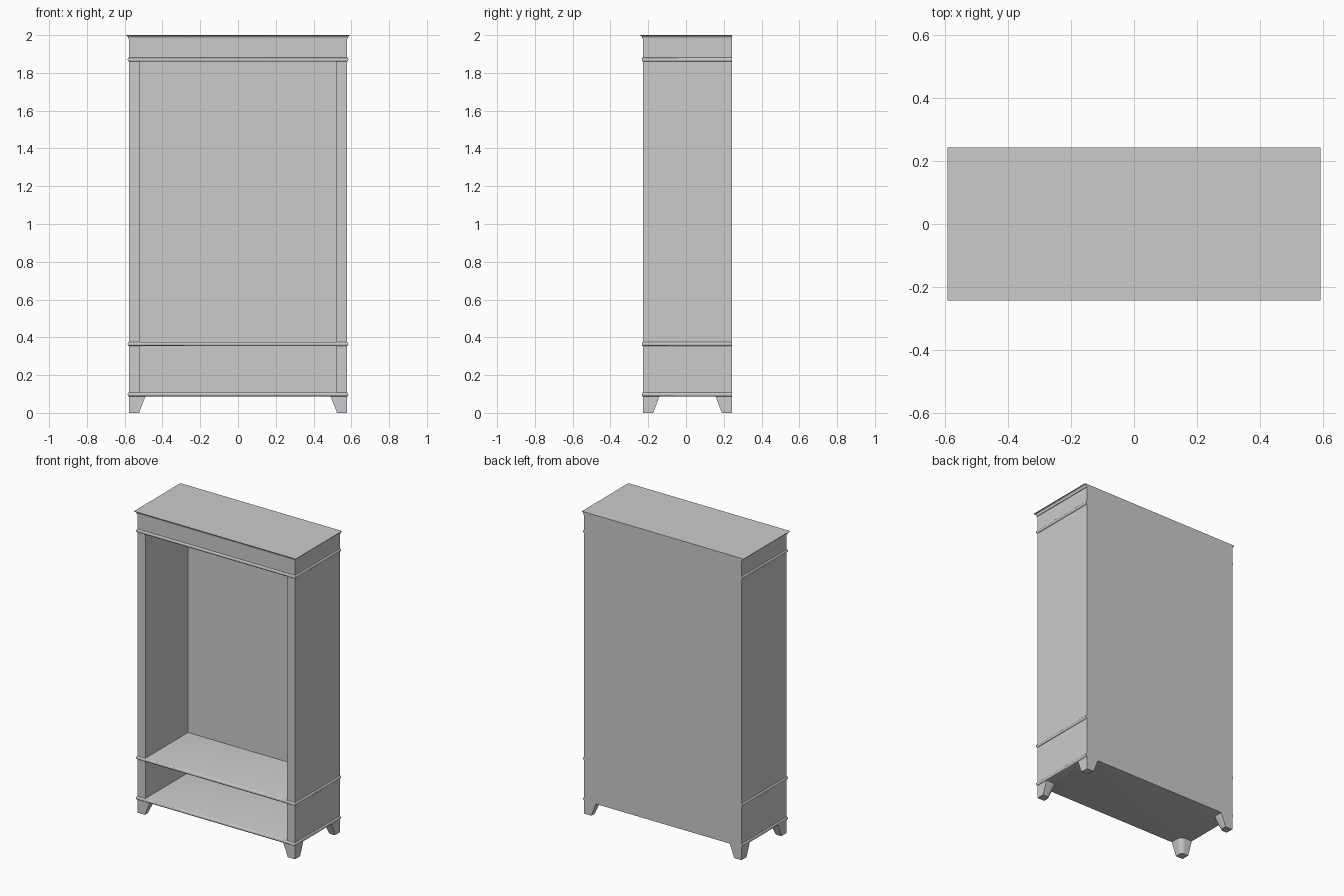
import bpy, bmesh, math

if "Cube" in bpy.data.objects:
    bpy.data.objects.remove(bpy.data.objects["Cube"])

HX = 0.577            # half width of the carcass
FRONT, BACK = -0.227, 0.243
INNER, BACK_IN = 0.52, 0.219
BASE, TOP = 0.087, 2.0


def finish(name, bm, smooth=False):
    bmesh.ops.recalc_face_normals(bm, faces=bm.faces)
    mesh = bpy.data.meshes.new(name)
    bm.to_mesh(mesh)
    bm.free()
    ob = bpy.data.objects.new(name, mesh)
    bpy.context.collection.objects.link(ob)
    if smooth:
        bpy.ops.object.select_all(action='DESELECT')
        ob.select_set(True)
        bpy.context.view_layer.objects.active = ob
        bpy.ops.object.shade_smooth_by_angle(angle=math.radians(40))
    return ob


def loft(name, rings, closed_caps=True, smooth=False):
    """Skin a list of matching closed rings and cap both ends."""
    bm = bmesh.new()
    rows = [[bm.verts.new(p) for p in ring] for ring in rings]
    n = len(rows[0])
    for a, b in zip(rows, rows[1:]):
        for i in range(n):
            j = (i + 1) % n
            bm.faces.new((a[i], a[j], b[j], b[i]))
    if closed_caps:
        bm.faces.new(rows[0])
        bm.faces.new(rows[-1])
    return finish(name, bm, smooth)


def box(name, x0, x1, y0, y1, z0, z1):
    ring = [(x0, y0), (x1, y0), (x1, y1), (x0, y1)]
    return loft(name, [[(x, y, z) for x, y in ring] for z in (z0, z1)])


def moulding(name, profile):
    """Slab whose front and side edges follow an (overhang, z) profile; back is flush."""
    rings = []
    for o, z in profile:
        x, y = HX + o, FRONT - o
        rings.append([(-x, BACK, z), (-x, y, z), (x, y, z), (x, BACK, z)])
    return loft(name, rings, smooth=True)


def bead(z0, z1, inset, out=0.007, steps=8):
    """Half-round edge profile between two heights."""
    mid, r = (z0 + z1) / 2, (z1 - z0) / 2
    return [(inset + (out - inset) * math.cos(a), mid + r * math.sin(a))
            for a in (math.pi * (i / steps - 0.5) for i in range(steps + 1))]


# Carcass: thick sides and a back panel
box("left_side", -HX, -INNER, FRONT, BACK, BASE, 1.985)
box("right_side", INNER, HX, FRONT, BACK, BASE, 1.985)
box("back_panel", -INNER, INNER, BACK_IN, BACK, BASE, 1.985)

# Frieze closing the top of the cabinet
box("frieze", -INNER, INNER, FRONT, BACK_IN, 1.87, 1.985)

# Floor, shelf and top rail boards with rounded edges
moulding("bottom_board", bead(BASE, 0.109, -0.001))
moulding("shelf_board", bead(0.354, 0.376, -0.001))
moulding("upper_board", bead(1.859, 1.881, -0.001))

# Flared cornice
cove = [(0.002, 1.979), (0.004, 1.979)]
cove += [(0.016 - 0.012 * math.cos(a), 1.981 + 0.016 * math.sin(a))
         for a in (math.pi / 2 * i / 6 for i in range(7))]
moulding("cornice", cove + [(0.016, TOP)])


# Tapered feet with a rounded inner corner
def foot_ring(sx, y_out, sy, size, radius, z):
    pts = [(0, 0), (size, 0)]
    c = size - radius
    pts += [(c + radius * math.cos(a), c + radius * math.sin(a))
            for a in (math.pi / 2 * i / 6 for i in range(7))]
    pts += [(0, size)]
    return [(sx * (HX - u), y_out + sy * v, z) for u, v in pts]


for side, sx in (("left", -1), ("right", 1)):
    for end, y, sy in (("front", FRONT, 1), ("back", BACK, -1)):
        loft(f"{end}_{side}_foot",
             [foot_ring(sx, y, sy, 0.053, 0.022, 0.0),
              foot_ring(sx, y, sy, 0.088, 0.04, BASE + 0.003)], smooth=True)
